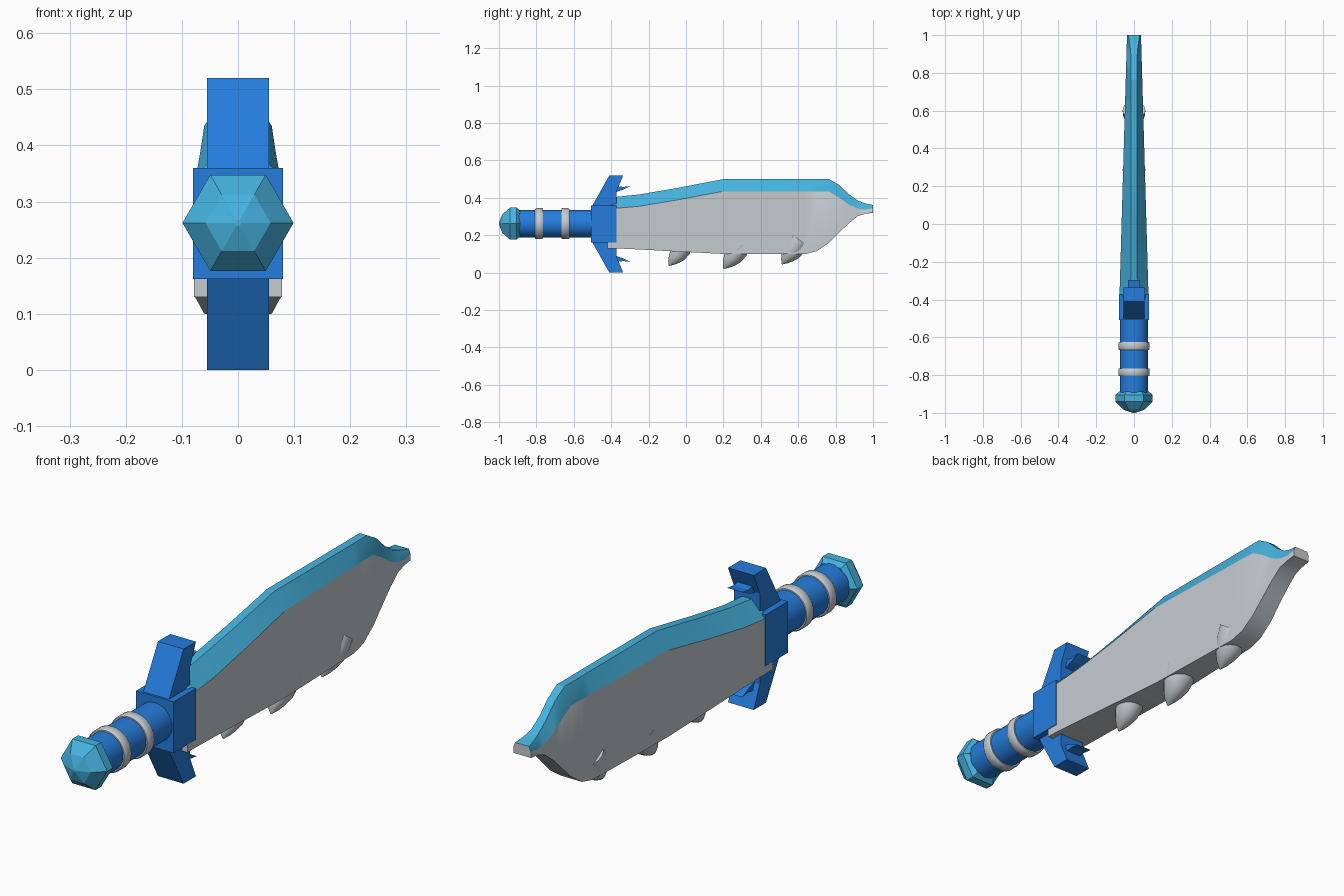
import bpy, bmesh, math
from mathutils import Vector

if "Cube" in bpy.data.objects:
    bpy.data.objects.remove(bpy.data.objects["Cube"])


def material(name, rgb):
    m = bpy.data.materials.new(name)
    m.diffuse_color = (*rgb, 1)
    m.use_nodes = True
    m.node_tree.nodes["Principled BSDF"].inputs["Base Color"].default_value = m.diffuse_color
    return m


BLUE = material("guard blue", (0.018, 0.205, 0.72))
TEAL = material("light blue", (0.061, 0.45, 0.74))
GREY = material("steel grey", (0.56, 0.60, 0.63))
AXIS_Z = 0.262


def loft(name, rings, mats, smooth=None, rule=None):
    """Skin equal-length closed rings and cap both ends."""
    bm = bmesh.new()
    rows = [[bm.verts.new(p) for p in ring] for ring in rings]
    n = len(rows[0])
    for a, b in zip(rows, rows[1:]):
        for i in range(n):
            f = bm.faces.new((a[i], a[(i + 1) % n], b[(i + 1) % n], b[i]))
            if rule:
                f.material_index = rule(i)
    bm.faces.new(rows[0])
    bm.faces.new(rows[-1])
    bmesh.ops.recalc_face_normals(bm, faces=bm.faces)
    me = bpy.data.meshes.new(name)
    bm.to_mesh(me)
    bm.free()
    ob = bpy.data.objects.new(name, me)
    bpy.context.collection.objects.link(ob)
    for m in mats:
        me.materials.append(m)
    if smooth:
        bpy.ops.object.select_all(action='DESELECT')
        ob.select_set(True)
        bpy.context.view_layer.objects.active = ob
        bpy.ops.object.shade_smooth_by_angle(angle=math.radians(smooth))
    return ob


def lathe(name, profile, sides, mat, smooth=None):
    """Turn (y, radius) pairs around the grip axis."""
    rings = [[(r * math.cos(math.tau * i / sides), y,
               AXIS_Z + r * math.sin(math.tau * i / sides))
              for i in range(sides)] for y, r in profile]
    return loft(name, rings, [mat], smooth)


def plate(name, outline, half, mat):
    """Extrude a (y, z) outline symmetrically across x."""
    return loft(name, [[(x, y, z) for y, z in outline]
                       for x in (-half, half)], [mat])


# Blade: stations of (y, bottom, bevel line, top, ridge half width)
stations = [
    (-.42, .13, .325, .335, .05), (-.385, .13, .343, .404, .02),
    (-.25, .124, .355, .418, .016), (-.05, .113, .388, .452, .016),
    (.2, .10, .435, .5, .016), (.40, .10, .435, .5, .016),
    (.64, .10, .435, .5, .016), (.70, .115, .435, .5, .016),
    (.765, .16, .433, .5, .016), (.82, .215, .40, .468, .016),
    (.87, .263, .365, .42, .016), (.92, .303, .342, .384, .018),
    (.96, .315, .337, .37, .024), (1.0, .32, .345, .362, .03)]
rings = []
for y, bot, mid, top, ridge in stations:
    hw = .078 - .041 * (y + .42) / 1.42
    rings.append([(hw, y, bot), (hw, y, mid), (ridge, y, top),
                  (-ridge, y, top), (-hw, y, mid), (-hw, y, bot)])
loft("blade", rings, [GREY, TEAL], 25, lambda i: 1 if i in (1, 2, 3) else 0)

# Claws under the blade, curving back toward the grip
for k, (ty, tz, size) in enumerate([(-.092, .036, .9), (.2, .02, 1), (.512, .044, 1)]):
    across = Vector((0, .83, -.55))
    rings = []
    for dy, dz, r in [(.09, .135, .06), (.072, .1, .059), (.05, .062, .05),
                      (.03, .037, .036), (.014, .018, .021), (.001, .001, .002)]:
        c = Vector((0, ty + dy * size, tz + dz * size))
        rings.append([c + size * r * (across * math.cos(math.tau * i / 20)
                      + Vector((math.sin(math.tau * i / 20), 0, 0)))
                      for i in range(20)])
    loft(f"claw_{k + 1}", rings, [GREY], 40)

# Grip, bands and faceted pommel
lathe("grip", [(-.91, .074), (-.48, .074)], 32, BLUE, 30)
for k, y in enumerate((-.785, -.645)):
    lathe(f"grip_band_{k + 1}", [(y - .021, .074), (y - .021, .079), (y - .016, .083),
          (y + .016, .083), (y + .021, .079), (y + .021, .074)], 32, GREY, 40)
lathe("pommel", [(-.888, .08), (-.905, .099), (-.94, .099), (-.982, .058),
                 (-1.0, .006)], 6, TEAL)

# Guard block, with a mirrored prong and thorn above and below
plate("guard_block", [(-.508, .162), (-.372, .162), (-.372, .36), (-.508, .36)], .08, BLUE)
for side, s in (("upper", 1), ("lower", -1)):
    def flip(points):
        return [(y, .26 + s * (z - .26)) for y, z in points]
    plate(f"{side}_prong", flip([(-.505, .35), (-.41, .52), (-.335, .52),
                                 (-.372, .435), (-.372, .35)]), .055, BLUE)
    plate(f"{side}_thorn", flip([(-.375, .43), (-.36, .462), (-.335, .458), (-.297, .463),
                                 (-.335, .444)]), .032, BLUE)
